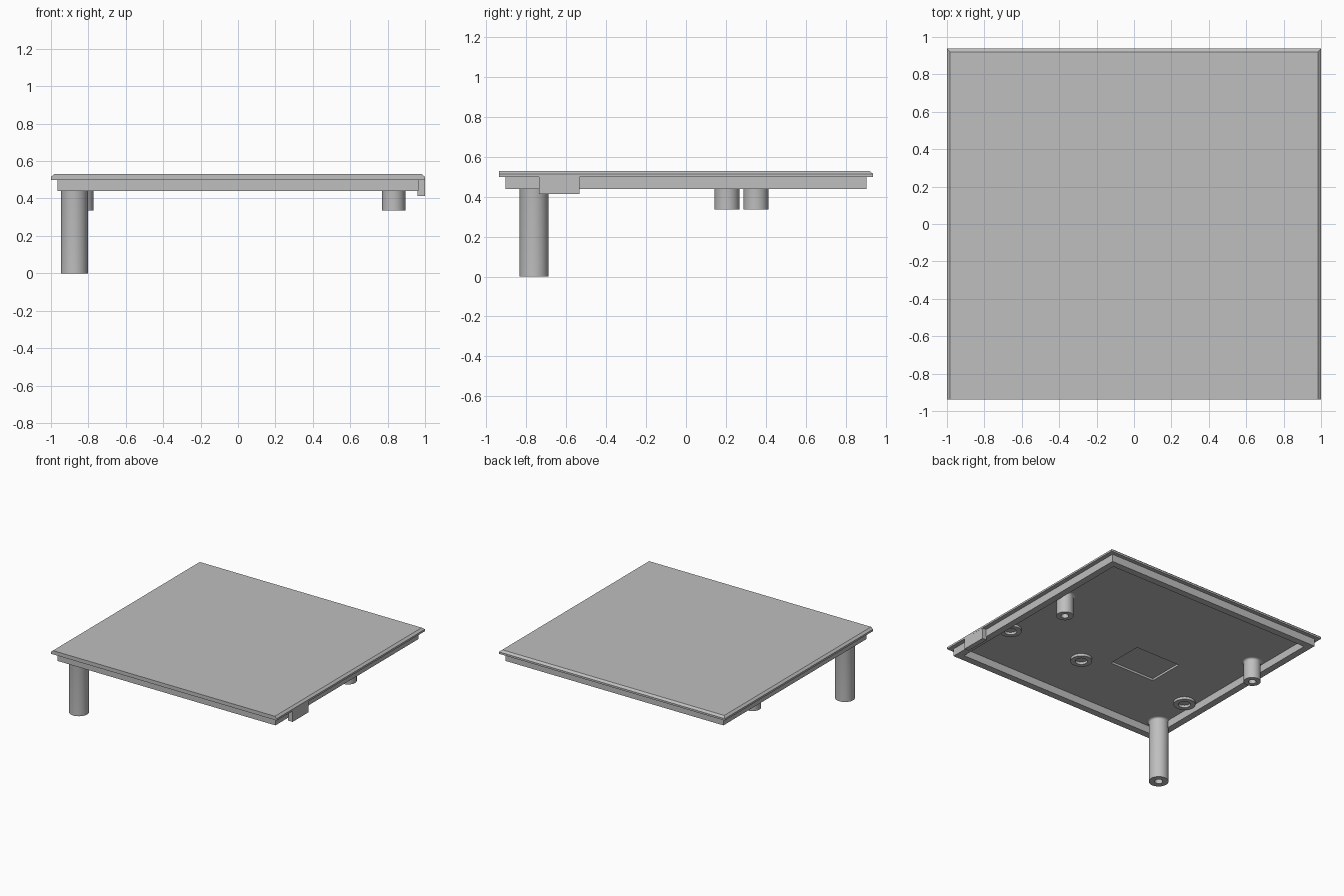
import bpy, bmesh, math

if "Cube" in bpy.data.objects:
    bpy.data.objects.remove(bpy.data.objects["Cube"])

grey = bpy.data.materials.new("plain grey")
grey.diffuse_color = (0.52, 0.52, 0.52, 1)
grey.use_nodes = True
grey.node_tree.nodes["Principled BSDF"].inputs["Base Color"].default_value = grey.diffuse_color


def finish(name, bm, smooth=False):
    bmesh.ops.recalc_face_normals(bm, faces=bm.faces)
    me = bpy.data.meshes.new(name)
    bm.to_mesh(me)
    bm.free()
    me.materials.append(grey)
    ob = bpy.data.objects.new(name, me)
    bpy.context.collection.objects.link(ob)
    if smooth:
        bpy.ops.object.select_all(action='DESELECT')
        ob.select_set(True)
        bpy.context.view_layer.objects.active = ob
        bpy.ops.object.shade_smooth_by_angle(angle=math.radians(40))
    return ob


def rect_loop(bm, x0, x1, y0, y1, z):
    return [bm.verts.new((x, y, z)) for x, y in ((x0, y0), (x1, y0), (x1, y1), (x0, y1))]


def bridge(bm, a, b):
    n = len(a)
    for i in range(n):
        bm.faces.new((a[i], a[(i + 1) % n], b[(i + 1) % n], b[i]))


def loft(name, rects):
    """Closed solid through stacked rectangles (x0, x1, y0, y1, z)."""
    bm = bmesh.new()
    loops = [rect_loop(bm, *r) for r in rects]
    for a, b in zip(loops, loops[1:]):
        bridge(bm, a, b)
    bm.faces.new(loops[0])
    bm.faces.new(loops[-1])
    return finish(name, bm)


def tube(name, x, y, profile, sides=40):
    """Closed (radius, z) profile revolved about a vertical axis."""
    bm = bmesh.new()
    loops = []
    for r, z in profile:
        loops.append([bm.verts.new((x + r * math.cos(2 * math.pi * i / sides),
                                    y + r * math.sin(2 * math.pi * i / sides), z))
                      for i in range(sides)])
    for a, b in zip(loops, loops[1:] + loops[:1]):
        bridge(bm, a, b)
    return finish(name, bm, True)


def post(name, x, y, r, hole, z):
    """Hollow post with a small fillet where it meets the cover."""
    f = 0.015
    fillet = [(r + f - f * math.sin(t), 0.5 - f + f * math.cos(t))
              for t in [math.pi / 2 * (1 - k / 4) for k in range(5)]]
    tube(name, x, y, [(hole, z), (r, z)] + fillet + [(r + f, 0.504), (hole, 0.504)])


# Cover plate: chamfered on the sides and back, square at the front
cover = loft("cover_plate", [(-1, 1, -0.937, 0.937, 0.5),
                             (-1, 1, -0.937, 0.937, 0.515),
                             (-0.983, 0.983, -0.937, 0.92, 0.53)])

# Shallow pocket in the underside
cutter = loft("pocket_cutter", [(-0.45, -0.05, -0.322, -0.025, 0.45),
                                (-0.45, -0.05, -0.322, -0.025, 0.517)])
cutter.hide_render = True
cutter.hide_viewport = True
cut = cover.modifiers.new("pocket", 'BOOLEAN')
cut.operation = 'DIFFERENCE'
cut.solver = 'EXACT'
cut.object = cutter

# Rim frame under the cover
bm = bmesh.new()
X, Y, T = 0.965, 0.905, 0.055
frame = [rect_loop(bm, -X + t, X - t, -Y + t, Y - t, z)
         for t, z in ((0, 0.44), (0, 0.504), (T, 0.504), (T, 0.44))]
for a, b in zip(frame, frame[1:] + frame[:1]):
    bridge(bm, a, b)
finish("rim", bm)

# Latch tab on the right side
loft("side_tab", [(0.96, 0.9995, -0.737, -0.533, 0.413),
                  (0.96, 0.9995, -0.737, -0.533, 0.504)])

# Long corner leg and two short posts
post("corner_leg", -0.875, -0.762, 0.0725, 0.03, 0)
post("right_post", 0.832, 0.205, 0.0625, 0.028, 0.337)
post("left_post", -0.835, 0.35, 0.0625, 0.028, 0.337)

# Low rings on the underside
for label, x in (("right", 0.83), ("middle", 0.155), ("left", -0.83)):
    tube(label + "_ring", x, -0.415, [(0.045, 0.48), (0.08, 0.48), (0.08, 0.504), (0.045, 0.504)])
